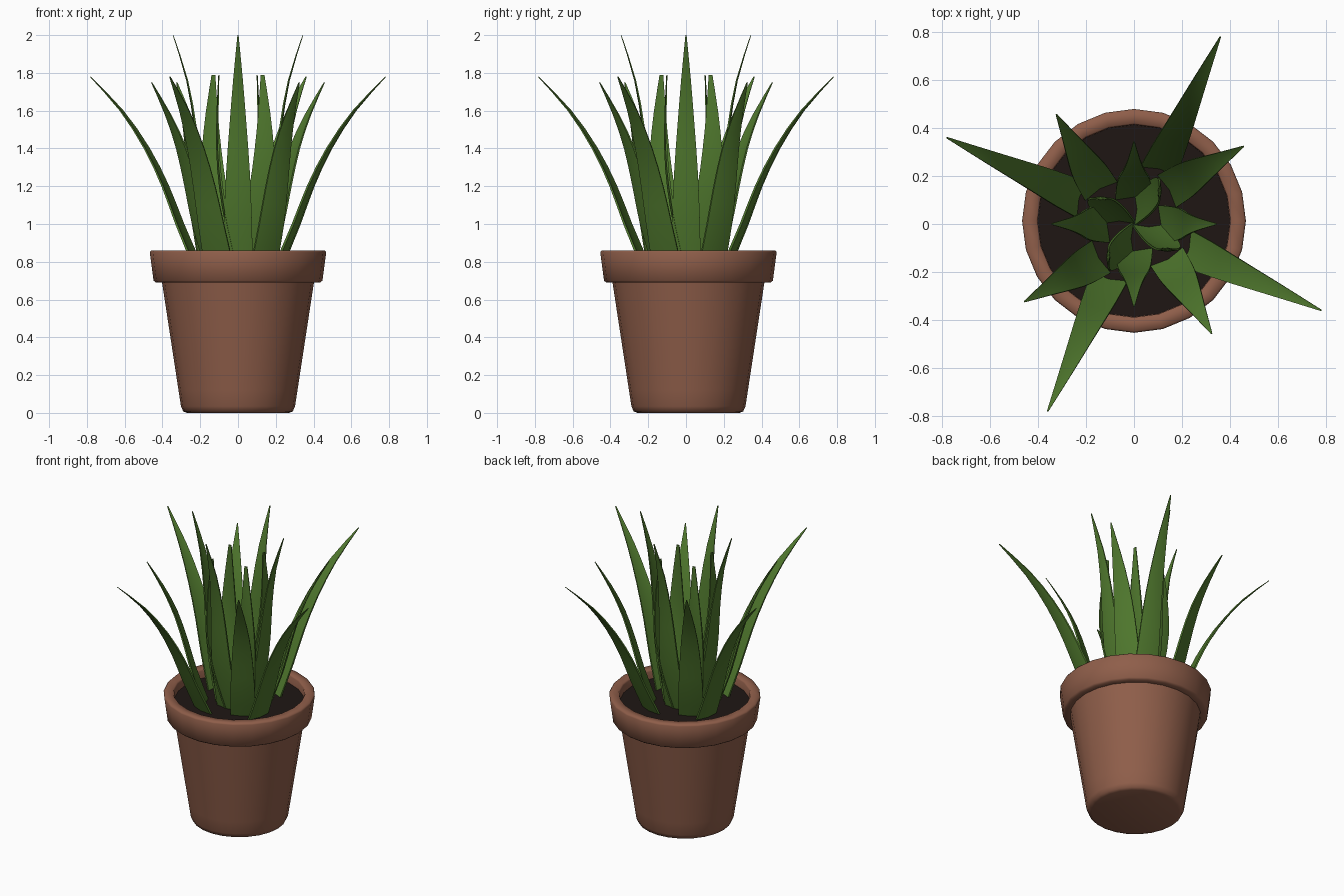
import bpy, bmesh, math
from mathutils import Vector, Matrix

old = bpy.data.objects.get("Cube")
if old:
    bpy.data.objects.remove(old, do_unlink=True)


def make_material(name, rgb):
    mat = bpy.data.materials.new(name)
    mat.use_nodes = True
    color = (*rgb, 1.0)
    mat.diffuse_color = color
    mat.node_tree.nodes["Principled BSDF"].inputs["Base Color"].default_value = color
    return mat


terracotta = make_material("terracotta", (0.275, 0.112, 0.068))
soil_brown = make_material("dark soil", (0.013, 0.008, 0.007))
leaf_green = make_material("leaf green", (0.08, 0.19, 0.027))


def finish(bm, name, mat, angle):
    bmesh.ops.recalc_face_normals(bm, faces=bm.faces)
    mesh = bpy.data.meshes.new(name)
    bm.to_mesh(mesh)
    bm.free()
    mesh.materials.append(mat)
    obj = bpy.data.objects.new(name, mesh)
    bpy.context.collection.objects.link(obj)
    bpy.ops.object.select_all(action='DESELECT')
    obj.select_set(True)
    bpy.context.view_layer.objects.active = obj
    bpy.ops.object.shade_smooth_by_angle(angle=math.radians(angle))


def skin(bm, rings):
    """Join equal closed rings of points into a capped tube."""
    loops = [[bm.verts.new(p) for p in ring] for ring in rings]
    for a, b in zip(loops, loops[1:]):
        for i in range(len(a)):
            j = (i + 1) % len(a)
            bm.faces.new((a[i], a[j], b[j], b[i]))
    bm.faces.new(loops[0])
    bm.faces.new(loops[-1])


SIDES = 24
POT_Y = 0.013


def circle(radius, z):
    steps = [2 * math.pi * i / SIDES for i in range(SIDES)]
    return [Vector((radius * math.cos(t), POT_Y + radius * math.sin(t), z)) for t in steps]


def turned(name, profile, mat):
    bm = bmesh.new()
    skin(bm, [circle(r, z) for r, z in profile])
    finish(bm, name, mat, 60)


# Pot: tapered body, thick rim and hollow top
turned("pot", [
    (0.27, 0), (0.29, 0.008), (0.302, 0.035), (0.315, 0.12), (0.402, 0.69),
    (0.435, 0.69), (0.447, 0.70), (0.467, 0.85), (0.46, 0.86),
    (0.408, 0.86), (0.402, 0.85), (0.40, 0.77)], terracotta)

# Soil disc inside the rim
turned("soil", [(0.398, 0.775), (0.401, 0.80)], soil_brown)


def spline(points, t):
    """Catmull-Rom interpolation through evenly spaced stations."""
    n = len(points) - 1
    i = min(int(t * n), n - 1)
    f = t * n - i
    p = [Vector(points[min(max(i + k, 0), n)]) for k in (-1, 0, 1, 2)]
    return 0.5 * (2 * p[1] + (p[2] - p[0]) * f
                  + (2 * p[0] - 5 * p[1] + 4 * p[2] - p[3]) * f ** 2
                  + (3 * (p[1] - p[2]) + p[3] - p[0]) * f ** 3)


def leaf(name, stations, angle, steps=10):
    """Cupped blade; each station is reach, sideways drift, height and half width."""
    rings = []
    across = Vector((0, 1, 0))
    for s in range(steps + 1):
        t = s / steps
        reach, drift, z, w = spline(stations, t)
        along = spline(stations, min(t + 0.02, 1)) - spline(stations, max(t - 0.02, 0))
        inward = Vector((-along[2], 0, along[0])).normalized()
        centre = Vector((reach, drift, z))
        thick = 0.003 + 0.12 * w
        cup = inward * w * 0.15
        left, right = centre - across * w + cup, centre + across * w + cup
        rings.append([left, centre, right, right - inward * thick,
                      centre - inward * thick, left - inward * thick])
    spin = Matrix.Rotation(angle, 3, 'Z')
    bm = bmesh.new()
    skin(bm, [[spin @ p for p in ring] for ring in rings])
    finish(bm, name, leaf_green, 50)


# Leaf whorls: four equal leaves a quarter turn apart, swept sideways
whorls = {
    "outer_leaf": (75, [
        (0.245, -0.042, 0.79, 0.078), (0.34, -0.058, 1.0, 0.07), (0.422, -0.073, 1.2, 0.06),
        (0.527, -0.091, 1.4, 0.046), (0.67, -0.115, 1.6, 0.027), (0.847, -0.146, 1.78, 0.003)]),
    "middle_leaf": (30, [
        (0.195, 0.05, 0.79, 0.078), (0.268, 0.052, 1.0, 0.075), (0.32, 0.054, 1.2, 0.066),
        (0.38, 0.054, 1.4, 0.05), (0.46, 0.053, 1.58, 0.028), (0.557, 0.052, 1.75, 0.003)]),
    "inner_leaf": (0, [
        (0.11, 0, 0.79, 0.078), (0.165, 0, 1.03, 0.073), (0.20, 0, 1.27, 0.063),
        (0.225, 0, 1.51, 0.046), (0.268, 0, 1.76, 0.026), (0.342, 0, 2.0, 0.003)]),
    "heart_leaf": (0, [
        (0.01, 0.06, 0.79, 0.066), (0.065, 0.105, 1.04, 0.07), (0.10, 0.135, 1.29, 0.06),
        (0.108, 0.14, 1.54, 0.037), (0.10, 0.13, 1.79, 0.01)]),
}
for name, (angle, stations) in whorls.items():
    for quarter in range(4):
        leaf(f"{name}_{quarter + 1}", stations, math.radians(angle + 90 * quarter))
